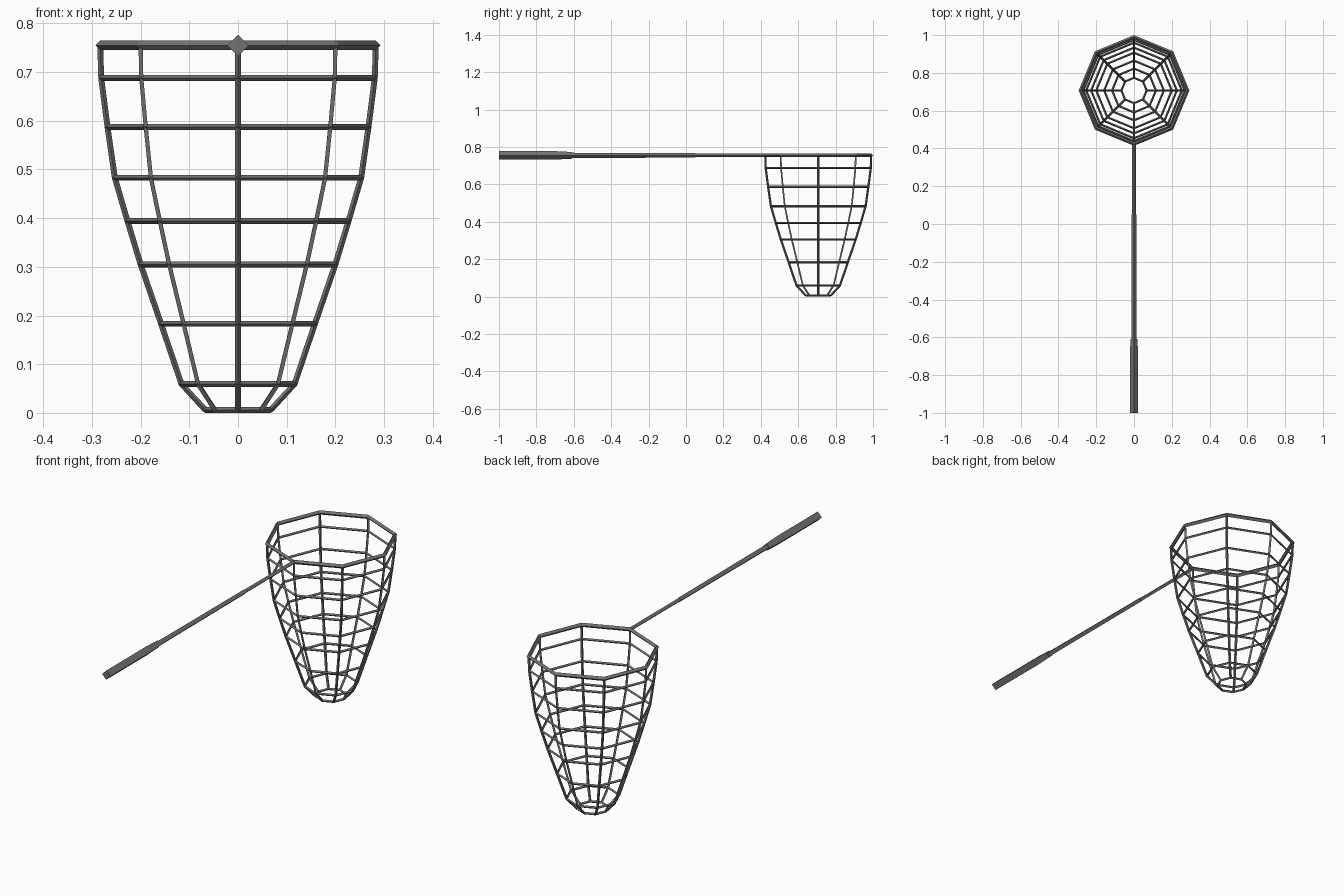
import bpy, math
from mathutils import Vector

if "Cube" in bpy.data.objects:
    bpy.data.objects.remove(bpy.data.objects["Cube"])

mat = bpy.data.materials.new("dark grey")
mat.diffuse_color = (0.17, 0.17, 0.165, 1)
mat.use_nodes = True
mat.node_tree.nodes["Principled BSDF"].inputs["Base Color"].default_value = mat.diffuse_color

CY = 0.707      # net centre in y
ROD_Z = 0.755   # rim and handle height
SIDES = 8


def make(name, verts, faces):
    me = bpy.data.meshes.new(name)
    me.from_pydata(verts, [], faces)
    me.materials.append(mat)
    ob = bpy.data.objects.new(name, me)
    bpy.context.collection.objects.link(ob)


def sweep(name, sections, closed=False):
    """Skin a list of four-point sections; cap the ends when open."""
    n = len(sections)
    verts = [p for s in sections for p in s]
    faces = []
    for i in range(n if closed else n - 1):
        a, b = i * 4, (i + 1) % n * 4
        for k in range(4):
            j = (k + 1) % 4
            faces.append((a + k, a + j, b + j, b + k))
    if not closed:
        faces += [(3, 2, 1, 0), tuple(range(4 * n - 4, 4 * n))]
    make(name, verts, faces)


def radial(i):
    a = 2 * math.pi * i / SIDES
    return Vector((math.cos(a), math.sin(a), 0))


def hoop(name, r, z, t):
    c = Vector((0, CY, z))
    up = Vector((0, 0, t))
    secs = []
    for i in range(SIDES):
        d = radial(i)
        secs.append([c + d * (r + t), c + d * r + up, c + d * (r - t), c + d * r - up])
    sweep(name, secs, True)


# net profile: radius, height from rim to bottom
profile = [(0.283, 0.755), (0.281, 0.688), (0.268, 0.587), (0.253, 0.483),
           (0.227, 0.394), (0.2, 0.305), (0.158, 0.183), (0.116, 0.059), (0.067, 0.006)]

# rim and net hoops
hoop("rim", *profile[0], 0.010)
for n, (r, z) in enumerate(profile[1:]):
    hoop(f"net_hoop_{n + 1}", r, z, 0.006)

# net ribs following the profile
for i in range(SIDES):
    d = radial(i)
    side = Vector((-d.y, d.x, 0)) * 0.006
    secs = []
    for k, (r, z) in enumerate(profile):
        r0, z0 = profile[max(k - 1, 0)]
        r1, z1 = profile[min(k + 1, len(profile) - 1)]
        t = (d * (r1 - r0) + Vector((0, 0, z1 - z0))).normalized()
        out = side.normalized().cross(t) * 0.006
        p = Vector((0, CY, z)) + d * r
        secs.append([p + out, p + side, p - out, p - side])
    sweep(f"net_rib_{i + 1}", secs)


# handle: square rods standing on edge
def rod(name, stations):
    sweep(name, [[Vector((h, y, ROD_Z)), Vector((0, y, ROD_Z + h)),
                  Vector((-h, y, ROD_Z)), Vector((0, y, ROD_Z - h))] for y, h in stations])


rod("handle_grip", [(-1, 0.022), (-0.69, 0.022), (-0.61, 0.018)])
rod("handle_shaft", [(-0.62, 0.014), (0.05, 0.012)])
rod("handle_tip", [(0.04, 0.010), (CY - 0.283, 0.010)])
